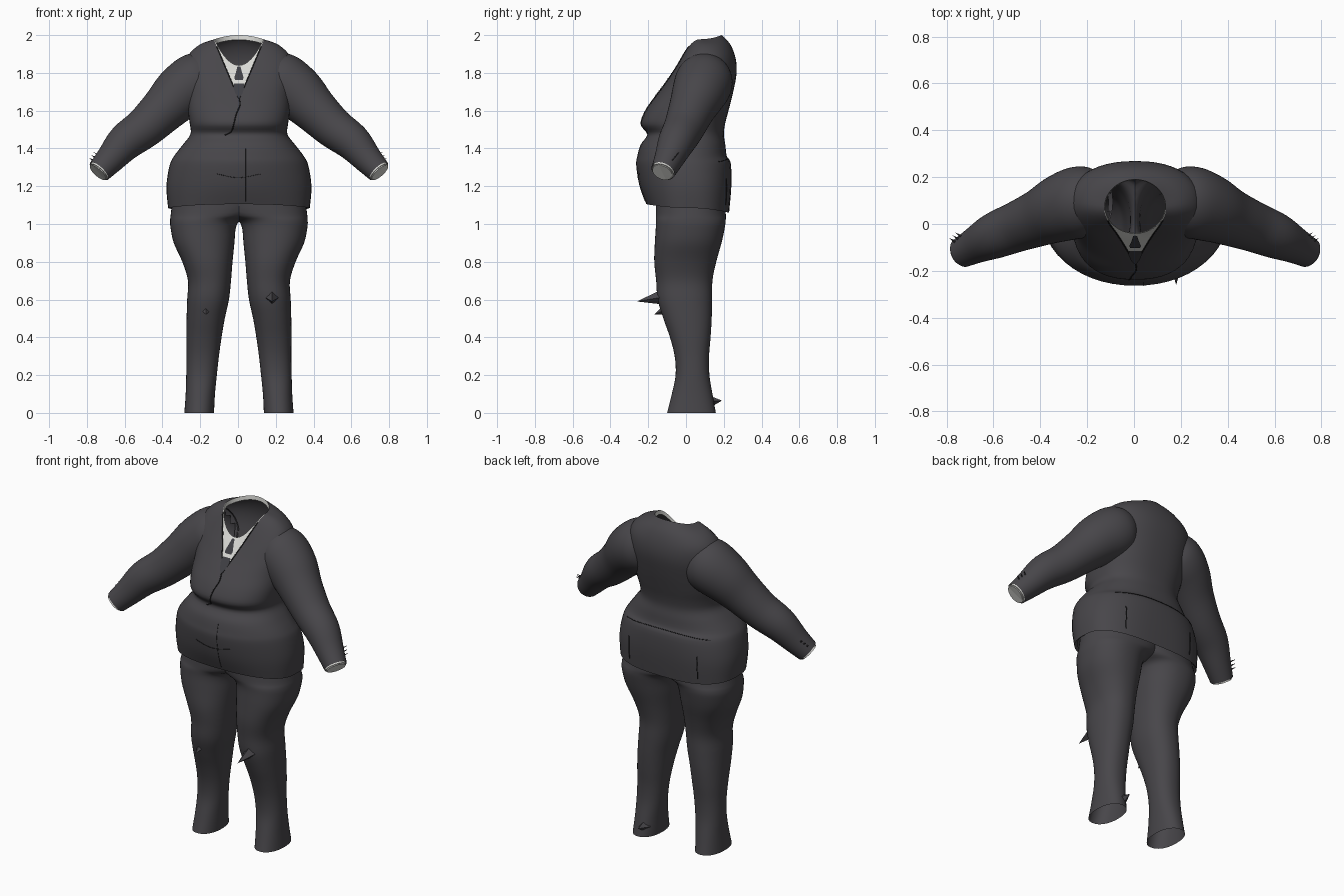
import bpy, bmesh
from math import sin, cos, pi, copysign
from mathutils import Vector
from mathutils.bvhtree import BVHTree

if "Cube" in bpy.data.objects:
    bpy.data.objects.remove(bpy.data.objects["Cube"])


def material(name, rgb):
    m = bpy.data.materials.new(name)
    m.use_nodes = True
    m.diffuse_color = (*rgb, 1)
    bsdf = m.node_tree.nodes["Principled BSDF"]
    bsdf.inputs["Base Color"].default_value = (*rgb, 1)
    bsdf.inputs["Roughness"].default_value = 0.8
    return m


suit = material("charcoal cloth", (0.064, 0.061, 0.068))
shirt = material("white cotton", (0.7, 0.7, 0.67))
seam_mat = material("dark seam", (0.015, 0.015, 0.016))
tie_mat = material("tie grey", (0.05, 0.05, 0.058))
SEGS = 48
MID = 0.005


def finish(name, bm, mats, angle=0.9):
    me = bpy.data.meshes.new(name)
    bm.to_mesh(me)
    bm.free()
    for m in mats:
        me.materials.append(m)
    ob = bpy.data.objects.new(name, me)
    bpy.context.collection.objects.link(ob)
    bpy.ops.object.select_all(action='DESELECT')
    ob.select_set(True)
    bpy.context.view_layer.objects.active = ob
    bpy.ops.object.shade_smooth_by_angle(angle=angle)
    return ob


def smooth_rows(rows, steps=4):
    """Catmull-Rom interpolation of section rows."""
    out = []
    for i in range(len(rows) - 1):
        a, b, c, d = (rows[max(i - 1, 0)], rows[i], rows[i + 1],
                      rows[min(i + 2, len(rows) - 1)])
        for s in range(steps):
            t = s / steps
            out.append([0.5 * (2 * q + (r - p) * t + (2 * p - 5 * q + 4 * r - w) * t * t
                               + (3 * q - p - 3 * r + w) * t ** 3)
                        for p, q, r, w in zip(a, b, c, d)])
    return out + [list(rows[-1])]


def skin(rings):
    bm = bmesh.new()
    rows = [[bm.verts.new(p) for p in ring] for ring in rings]
    for a, b in zip(rows, rows[1:]):
        for i in range(len(a)):
            j = (i + 1) % len(a)
            bm.faces.new((a[i], a[j], b[j], b[i]))
    bmesh.ops.recalc_face_normals(bm, faces=bm.faces)
    return bm


def oval(x0, x1, y0, y1, z_front, z_side, z_back, front_pow=0.9, back_pow=0.9):
    pts = []
    for i in range(SEGS):
        a = 2 * pi * i / SEGS
        c, s = cos(a), sin(a)
        power = back_pow if s > 0 else front_pow
        u = copysign(abs(c) ** power, c)
        v = copysign(abs(s) ** power, s)
        z = z_side + ((z_back if s > 0 else z_front) - z_side) * v * v
        pts.append(Vector(((x0 + x1) / 2 + u * (x1 - x0) / 2,
                           (y0 + y1) / 2 + v * (y1 - y0) / 2, z)))
    return pts


def tube(path):
    """Round rings square to a path of x, y, z, radius."""
    rings = []
    for i, row in enumerate(path):
        before, after = path[max(i - 1, 0)], path[min(i + 1, len(path) - 1)]
        t = (Vector(after[:3]) - Vector(before[:3])).normalized()
        side = t.cross(Vector((0, 0, 1))).normalized()
        up = side.cross(t)
        rings.append([Vector(row[:3]) + row[3] * (side * cos(2 * pi * k / SEGS)
                      + up * sin(2 * pi * k / SEGS)) for k in range(SEGS)])
    return rings


def mirrored(rings, sx):
    return [[Vector((MID + sx * p.x, p.y, p.z)) for p in ring] for ring in rings]


def trim(bm, tree):
    """Remove faces hidden inside another part."""
    def inside(p):
        co, n = tree.find_nearest(p)[:2]
        return (p - co).dot(n) < 0
    hidden = {v for v in bm.verts if abs(v.co.x) > 0.1 and inside(v.co)}
    bmesh.ops.delete(bm, geom=[f for f in bm.faces if hidden.issuperset(f.verts)], context='FACES')


# Jacket body: z front, z side, z back, half width, y front, y back, squareness front and back
sections = [
    (1.105, 1.085, 1.06, 0.375, -0.21, 0.228, 0.85, 0.72),
    (1.2, 1.2, 1.2, 0.384, -0.245, 0.24, 0.95, 0.76),
    (1.31, 1.31, 1.32, 0.367, -0.263, 0.237, 0.97, 0.82),
    (1.36, 1.36, 1.36, 0.343, -0.257, 0.216, 0.95, 0.85),
    (1.42, 1.42, 1.42, 0.297, -0.24, 0.208, 0.9, 0.85),
    (1.475, 1.475, 1.475, 0.257, -0.205, 0.2, 0.88, 0.85),
    (1.53, 1.53, 1.53, 0.26, -0.238, 0.207, 0.85, 0.82),
    (1.6, 1.6, 1.6, 0.27, -0.213, 0.225, 0.85, 0.82),
    (1.67, 1.69, 1.7, 0.275, -0.165, 0.25, 0.87, 0.85),
    (1.73, 1.79, 1.8, 0.285, -0.12, 0.268, 0.9, 0.88),
    (1.78, 1.885, 1.88, 0.272, -0.085, 0.262, 0.95, 0.9),
    (1.815, 1.948, 1.95, 0.21, -0.06, 0.235, 1.0, 0.95),
    (1.84, 1.978, 2.0, 0.13, -0.04, 0.19, 1.0, 1.0)]
rings = [oval(MID - w, MID + w, f, b, zf, zs, zb, p, q)
         for zf, zs, zb, w, f, b, p, q in smooth_rows(sections)]
hem = rings[0]
centre = sum(hem, Vector()) / SEGS
inner_hem = [p.lerp(Vector((centre.x, centre.y, p.z)), 0.05) + Vector((0, 0, 0.015)) for p in hem]
jacket = skin([inner_hem] + rings)

# Cut the neckline so the shirt shows in the opening
V_LOW, V_SLOPE = 1.66, 0.42
for sx in (-1, 1):
    faces = [f for f in jacket.faces if f.calc_center_median().z > 1.6
             and f.calc_center_median().y < 0.1]
    geom = faces + list({e for f in faces for e in f.edges}) + list({v for f in faces for v in f.verts})
    bmesh.ops.bisect_plane(jacket, geom=geom, plane_co=(MID, 0, V_LOW),
                           plane_no=(sx, 0, -V_SLOPE))
for f in jacket.faces:
    c = f.calc_center_median()
    if c.y < 0.06 and abs(c.x - MID) < (c.z - V_LOW) * V_SLOPE:
        f.material_index = 1
surface = BVHTree.FromBMesh(jacket)

# Sleeves with shirt cuffs, joined to the shoulders of the jacket
arm = [(0.14, 0.1, 1.8, 0.11), (0.2, 0.098, 1.772, 0.145), (0.25, 0.09, 1.738, 0.153),
       (0.32, 0.066, 1.685, 0.143), (0.4, 0.03, 1.605, 0.123), (0.5, -0.01, 1.51, 0.108),
       (0.6, -0.05, 1.435, 0.098), (0.68, -0.09, 1.345, 0.078), (0.74, -0.122, 1.28, 0.065)]
cuff = [(0.715, -0.109, 1.307, 0.058), (0.743, -0.124, 1.276, 0.06), (0.747, -0.126, 1.272, 0.055),
        (0.715, -0.109, 1.307, 0.05)]
for side, sx in (("left", 1), ("right", -1)):
    sleeve = skin(mirrored(tube(smooth_rows(arm)), sx))
    sleeve_surface = BVHTree.FromBMesh(sleeve)
    trim(sleeve, surface)
    trim(jacket, sleeve_surface)
    finish(side + "_sleeve", sleeve, [suit])
    finish(side + "_shirt_cuff", skin(mirrored(tube(cuff), sx)), [shirt])
finish("jacket_body", jacket, [suit, shirt])

# Collar band inside the neck
top = rings[-1]
mid = sum(top, Vector()) / SEGS
band = [[p.lerp(Vector((mid.x, mid.y, p.z)), k) - Vector((0, 0, d)) for p in top]
        for k, d in ((0, 0), (0.02, 0.025))]
finish("shirt_collar", skin(band), [shirt])


def project(x, z, back=False, lift=0.0):
    s = 1 if back else -1
    hit = surface.ray_cast(Vector((x, s, z)), Vector((0, -s, 0)))[0]
    return Vector((x, hit.y + s * lift, z))


def seam(name, points, back=False, radius=0.002):
    cu = bpy.data.curves.new(name, 'CURVE')
    cu.dimensions = '3D'
    cu.bevel_depth = radius
    cu.bevel_resolution = 1
    path = smooth_rows(points, 12)
    sp = cu.splines.new('POLY')
    sp.points.add(len(path) - 1)
    for p, (x, z) in zip(sp.points, path):
        p.co = (*project(x, z, back, 0.001), 1)
    cu.materials.append(seam_mat)
    bpy.context.collection.objects.link(bpy.data.objects.new(name, cu))


# Lapels, closure, pocket and vent lines
for side, sx in (("left", 1), ("right", -1)):
    seam(side + "_lapel_edge", [(MID + sx * (z - V_LOW) * V_SLOPE, z)
                                for z in (1.67, 1.75, 1.83, 1.9, 1.94)], radius=0.003)
    seam(side + "_back_vent", [(MID + sx * 0.23, 1.1), (MID + sx * 0.23, 1.24)], True, 0.003)
seam("front_closure", [(MID, 1.67), (0.01, 1.63), (-0.01, 1.58), (-0.022, 1.53),
                       (-0.035, 1.49), (-0.07, 1.47)], radius=0.003)
seam("front_seam", [(0.04, 1.4), (0.04, 1.26), (0.04, 1.12)], radius=0.0012)
seam("front_fold", [(-0.11, 1.265), (0, 1.245), (0.12, 1.265)], radius=0.0015)
seam("back_waist_seam", [(-0.28, 1.33), (-0.1, 1.345), (0.1, 1.345), (0.28, 1.33)], True)


# Tie knot and blade as thin plates on the shirt
def plate(name, rows):
    bm = bmesh.new()
    strip = [[bm.verts.new(project(x, z, lift=0.006)) for x in (MID - w, MID, MID + w)]
             for w, z in rows]
    for a, b in zip(strip, strip[1:]):
        for i in range(2):
            bm.faces.new((a[i], b[i], b[i + 1], a[i + 1]))
    finish(name, bm, [tie_mat])


plate("tie_knot", [(0.008, 1.835), (0.014, 1.81), (0.025, 1.775), (0.02, 1.762)])
plate("tie_blade", [(0.026, 1.745), (0.028, 1.72), (0.018, 1.69), (0.004, 1.67)])


def spike(name, base, tip, r):
    base, tip = Vector(base), Vector(tip)
    bm = bmesh.new()
    rot = (tip - base).to_track_quat('Z', 'Y').to_matrix().to_4x4()
    bmesh.ops.create_cone(bm, cap_ends=True, segments=4, radius1=r, radius2=0,
                          depth=(tip - base).length)
    bm.transform(rot)
    bmesh.ops.translate(bm, verts=bm.verts, vec=(base + tip) / 2)
    finish(name, bm, [suit], 0.3)


# Trouser legs: z, inner x, outer x, front y, back y
leg = [(0.0, 0.132, 0.289, -0.1, 0.158), (0.1, 0.127, 0.282, -0.075, 0.14),
       (0.2, 0.117, 0.279, -0.055, 0.124), (0.3, 0.106, 0.277, -0.06, 0.122),
       (0.4, 0.092, 0.278, -0.085, 0.13), (0.5, 0.075, 0.277, -0.12, 0.136),
       (0.6, 0.053, 0.274, -0.15, 0.138), (0.7, 0.042, 0.27, -0.158, 0.14),
       (0.8, 0.034, 0.3, -0.168, 0.16), (0.9, 0.024, 0.345, -0.165, 0.188),
       (0.98, 0.016, 0.362, -0.16, 0.205), (1.02, -0.01, 0.364, -0.16, 0.21),
       (1.06, -0.1, 0.36, -0.16, 0.21), (1.18, -0.18, 0.345, -0.16, 0.195)]
for side, sx in (("left", 1), ("right", -1)):
    trouser = skin(mirrored([oval(a, b, f, k, z, z, z) for z, a, b, f, k in smooth_rows(leg)], sx))
    bmesh.ops.bisect_plane(trouser, geom=trouser.verts[:] + trouser.edges[:] + trouser.faces[:],
                           plane_co=(MID, 0, 0), plane_no=(sx, 0, 0), clear_inner=True)
    finish(side + "_trouser_leg", trouser, [suit])
    # Pointed button tabs on the outer cuff
    for i in range(3):
        x, y, z = 0.75 - i * 0.012, -0.085 + i * 0.012, 1.325 + i * 0.015
        spike(f"{side}_cuff_button_{i + 1}", (sx * x, y, z),
              (sx * (x + 0.038), y + 0.025, z + 0.025), 0.009)

# Loose cloth points on the knees and ankle
spike("left_knee_point", (0.18, -0.14, 0.61), (0.18, -0.26, 0.59), 0.035)
spike("right_knee_point", (-0.17, -0.1, 0.55), (-0.17, -0.17, 0.52), 0.03)
spike("left_ankle_point", (0.19, 0.12, 0.06), (0.19, 0.19, 0.065), 0.035)
